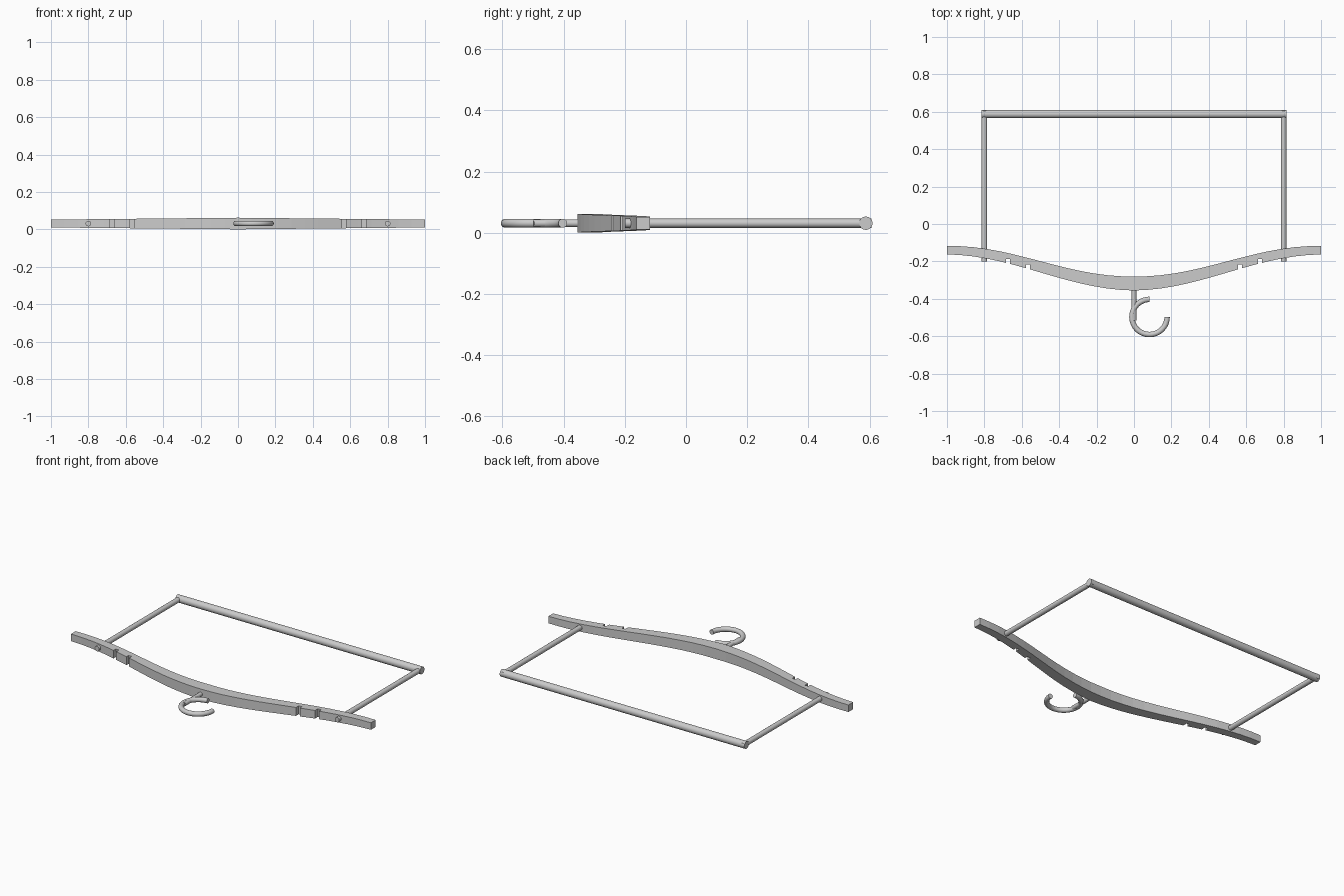
import bpy, bmesh, math
from mathutils import Vector

if "Cube" in bpy.data.objects:
    bpy.data.objects.remove(bpy.data.objects["Cube"])

ZC = 0.031


def finish(name, bm):
    bmesh.ops.recalc_face_normals(bm, faces=bm.faces[:])
    me = bpy.data.meshes.new(name)
    bm.to_mesh(me)
    bm.free()
    ob = bpy.data.objects.new(name, me)
    bpy.context.collection.objects.link(ob)
    return ob


def skin(name, rings, smooth=True):
    """Join a series of cross-section rings and cap both ends."""
    bm = bmesh.new()
    vr = [[bm.verts.new(p) for p in r] for r in rings]
    n = len(vr[0])
    for a, b in zip(vr, vr[1:]):
        for i in range(n):
            bm.faces.new((a[i], a[(i + 1) % n], b[(i + 1) % n], b[i]))
    bm.faces.new(vr[0][::-1])
    bm.faces.new(vr[-1])
    ob = finish(name, bm)
    if smooth:
        bpy.ops.object.select_all(action='DESELECT')
        ob.select_set(True)
        bpy.context.view_layer.objects.active = ob
        bpy.ops.object.shade_smooth_by_angle(angle=math.radians(40))
    return ob


def tube(name, path, r, sides=16):
    """Round tube along a path lying in the horizontal plane."""
    pts = [Vector((x, y, ZC)) for x, y in path]
    up = Vector((0, 0, 1))
    rings = []
    for i, p in enumerate(pts):
        t = (pts[min(i + 1, len(pts) - 1)] - pts[max(i - 1, 0)]).normalized()
        side = t.cross(up)
        rings.append([p + r * (math.cos(a) * side + math.sin(a) * up)
                      for a in (2 * math.pi * k / sides for k in range(sides))])
    return skin(name, rings)


# Curved shoulder beam, tapering toward both tips
rings = []
STEPS = 28
for i in range(STEPS + 1):
    x = -1 + 2 * i / STEPS
    y = -0.229 - 0.089 * math.cos(math.pi * x)
    w = 0.0375 - 0.015 * abs(x)
    h = 0.031 - 0.010 * abs(x)
    rings.append([(x, y - w, ZC - h), (x, y + w, ZC - h),
                  (x, y + w, ZC + h), (x, y - w, ZC + h)])
beam = skin("shoulder_beam", rings, smooth=False)

# Strap notches cut into the outer edge
bm = bmesh.new()
for s in (-1, 1):
    for x, top in ((0.673, -0.186), (0.567, -0.216)):
        box = bmesh.ops.create_cube(bm, size=1)["verts"]
        bmesh.ops.scale(bm, vec=(0.022, 0.1, 0.2), verts=box)
        bmesh.ops.translate(bm, vec=(s * x, top - 0.05, ZC), verts=box)
cutter = finish("notch_cutter", bm)
cutter.hide_render = True
cutter.hide_set(True)
mod = beam.modifiers.new("notches", 'BOOLEAN')
mod.operation = 'DIFFERENCE'
mod.solver = 'EXACT'
mod.object = cutter

# Side rods and trouser bar
for s, side in ((-1, "left"), (1, "right")):
    tube(side + "_side_rod", [(s * 0.8, -0.2), (s * 0.8, 0.606)], 0.015)
tube("trouser_bar", [(-0.815, 0.588), (0.815, 0.588)], 0.022)

# Hook: straight stem and three-quarter ring
tube("hook_stem", [(0, -0.31), (0, -0.515)], 0.0125)
arc = [math.radians(90 + 270 * i / 36) for i in range(37)]
tube("hook_ring", [(0.083 + 0.094 * math.cos(a), -0.497 + 0.094 * math.sin(a))
                   for a in arc], 0.0145)
